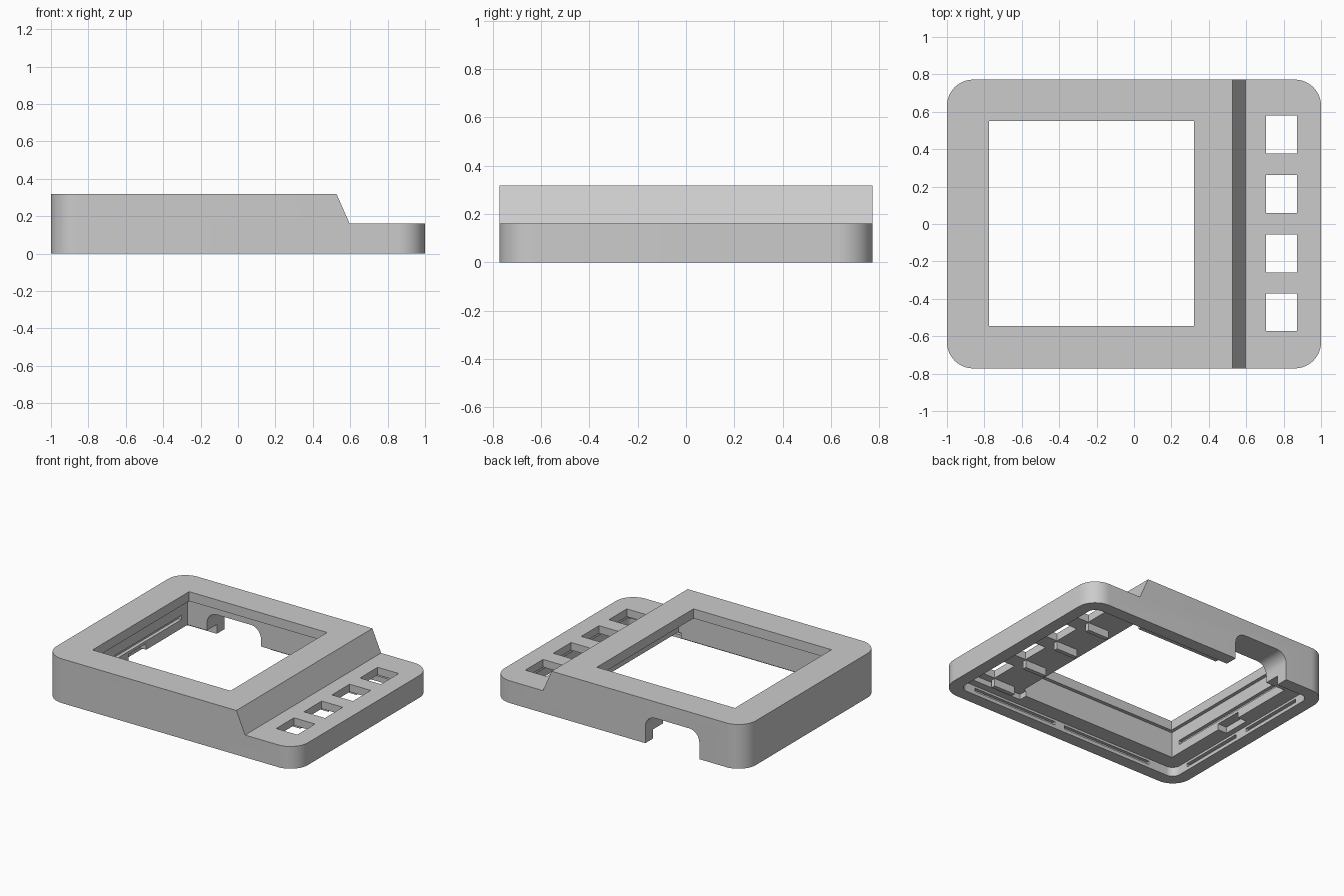
import bpy, bmesh, math
from mathutils import Vector

cube = bpy.data.objects.get("Cube")
if cube:
    bpy.data.objects.remove(cube, do_unlink=True)

grey = bpy.data.materials.new("matte grey")
grey.use_nodes = True
grey.diffuse_color = (0.6, 0.6, 0.6, 1)
grey.node_tree.nodes["Principled BSDF"].inputs["Base Color"].default_value = (0.6, 0.6, 0.6, 1)


def rounded(x0, x1, y0, y1, r, steps=12):
    """Outline of a rectangle with rounded corners."""
    corners = [(x1 - r, y1 - r), (x0 + r, y1 - r), (x0 + r, y0 + r), (x1 - r, y0 + r)]
    pts = []
    for q, (cx, cy) in enumerate(corners):
        for i in range(steps + 1):
            a = math.pi / 2 * (q + i / steps)
            pts.append((cx + r * math.cos(a), cy + r * math.sin(a)))
    return pts


def prism(name, pts, lo, hi, axis="Z"):
    """Extrude an outline along z, or an xz outline along y."""
    bm = bmesh.new()
    place = (lambda p: (p[0], p[1], lo)) if axis == "Z" else (lambda p: (p[0], lo, p[1]))
    face = bm.faces.new([bm.verts.new(place(p)) for p in pts])
    ext = bmesh.ops.extrude_face_region(bm, geom=[face])
    step = Vector((0, 0, hi - lo)) if axis == "Z" else Vector((0, hi - lo, 0))
    bmesh.ops.translate(bm, vec=step, verts=[v for v in ext["geom"] if isinstance(v, bmesh.types.BMVert)])
    bmesh.ops.recalc_face_normals(bm, faces=bm.faces)
    mesh = bpy.data.meshes.new(name)
    bm.to_mesh(mesh)
    bm.free()
    mesh.materials.append(grey)
    ob = bpy.data.objects.new(name, mesh)
    bpy.context.collection.objects.link(ob)
    return ob


def box(name, x0, x1, y0, y1, z0, z1):
    return prism(name, [(x0, y0), (x1, y0), (x1, y1), (x0, y1)], z0, z1)


def cut(target, cutter):
    """Subtract the cutter and throw it away."""
    cutter.hide_render = True
    mod = target.modifiers.new("cut", "BOOLEAN")
    mod.operation, mod.solver, mod.object = "DIFFERENCE", "EXACT", cutter
    bpy.context.view_layer.objects.active = target
    bpy.ops.object.modifier_apply(modifier=mod.name)
    bpy.data.objects.remove(cutter, do_unlink=True)


# Outer shell with the sloped step
case = prism("case_shell", rounded(-1, 1, -0.772, 0.772, 0.14), 0, 0.318)
cut(case, prism("step", [(0.523, 0.328), (0.597, 0.16), (1.1, 0.16), (1.1, 0.328)], -1, 1, "Y"))

# Lid recess, screen pocket and button bay, open underneath
cut(case, prism("lid_recess", rounded(-0.91, 0.91, -0.682, 0.682, 0.06), -0.1, 0.066))
cut(case, box("pocket", -0.8, 0.46, -0.57, 0.57, 0.03, 0.25))
cut(case, box("button_bay", 0.44, 0.9, -0.63, 0.63, 0.03, 0.105))

# Screen window
cut(case, box("window", -0.775, 0.322, -0.545, 0.552, 0.1, 0.5))

# Button holes
hole_centres = [-0.472, -0.157, 0.16, 0.478]
for y in hole_centres:
    cut(case, box("hole", 0.705, 0.872, y - 0.101, y + 0.101, 0.05, 0.3))

# Cable opening with rounded top corners in the back wall
opening = rounded(-0.646, -0.217, -0.3, 0.2, 0.08)
cut(case, prism("opening", opening, 0.5, 0.9, "Y"))

# Snap grooves inside the rim and a relief notch beside the pocket
for x0, x1 in ((-0.7, 0.02), (0.1, 0.78)):
    cut(case, box("front_groove", x0, x1, -0.705, -0.66, 0.025, 0.05))
for y0, y1 in ((-0.55, -0.05), (0.05, 0.55)):
    cut(case, box("side_groove", -0.935, -0.89, y0, y1, 0.025, 0.05))
cut(case, box("relief_notch", -0.87, -0.78, -0.1, 0.1, 0.05, 0.11))
cut(case, box("pocket_groove", -0.825, -0.78, -0.5, 0.5, 0.13, 0.16))

# Ribs guiding each button
ribs = [box("button_rib", 0.53, 0.7, y - 0.135, y - 0.105, 0.05, 0.11) for y in hole_centres]

# Crisp edges, smooth rounded corners
for ob in [case] + ribs:
    bpy.ops.object.select_all(action="DESELECT")
    ob.select_set(True)
    bpy.context.view_layer.objects.active = ob
    bpy.ops.object.shade_smooth_by_angle(angle=math.radians(30))
